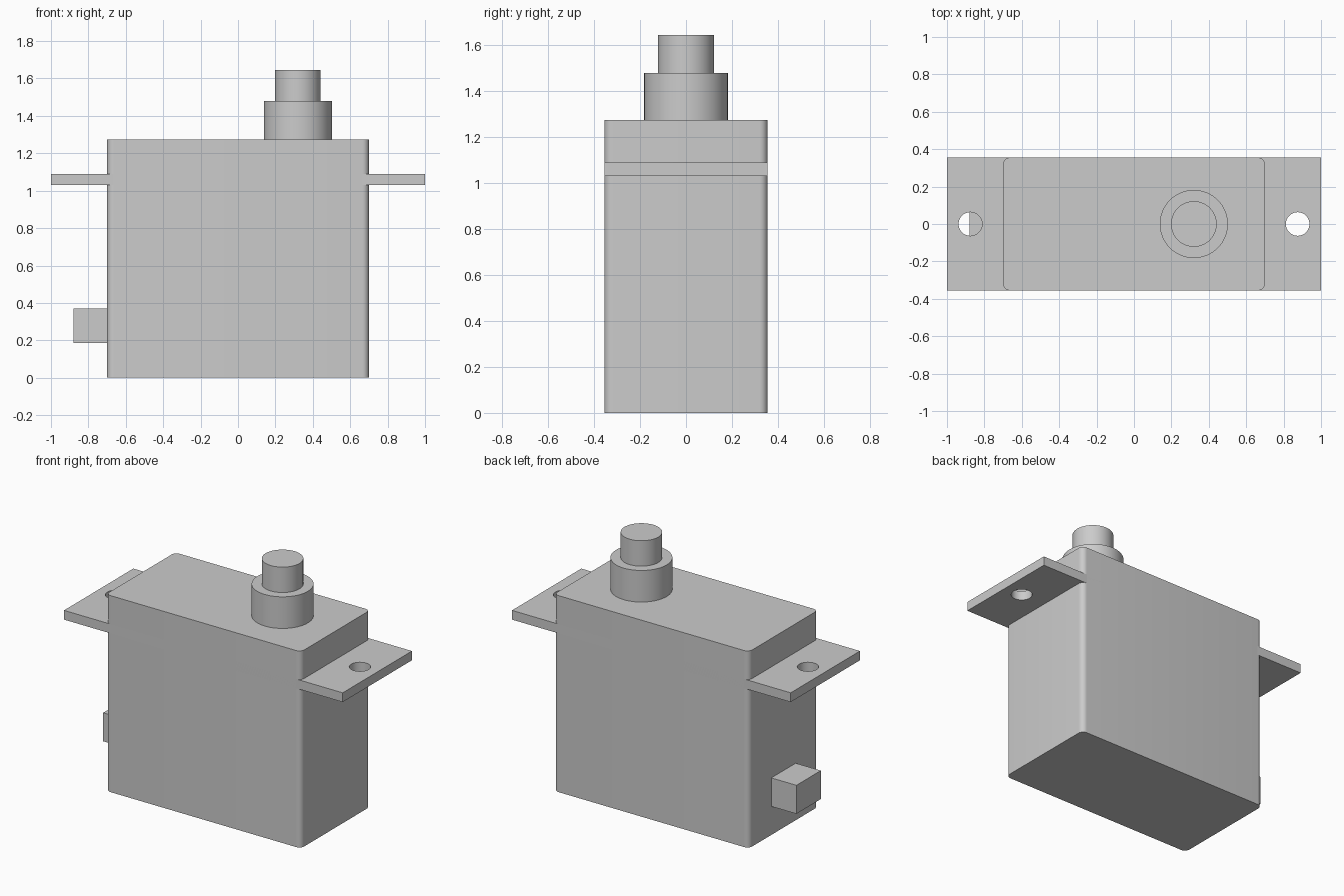
import bpy
import bmesh
import math

cube = bpy.data.objects.get("Cube")
if cube:
    bpy.data.objects.remove(cube, do_unlink=True)

grey = bpy.data.materials.new("plain grey")
grey.use_nodes = True
COLOUR = (0.6, 0.6, 0.6, 1)
grey.diffuse_color = COLOUR
grey.node_tree.nodes["Principled BSDF"].inputs["Base Color"].default_value = COLOUR


def finish(obj, name):
    obj.name = name
    obj.data.name = name
    obj.data.materials.clear()
    obj.data.materials.append(grey)
    return obj


def select_only(obj):
    bpy.ops.object.select_all(action="DESELECT")
    obj.select_set(True)
    bpy.context.view_layer.objects.active = obj


def box(name, low, high):
    centre = [(a + b) / 2 for a, b in zip(low, high)]
    bpy.ops.mesh.primitive_cube_add(size=1, location=centre)
    obj = bpy.context.object
    obj.scale = [b - a for a, b in zip(low, high)]
    bpy.ops.object.transform_apply(location=False, rotation=False, scale=True)
    return finish(obj, name)


def cylinder(name, x, radius, bottom, top):
    bpy.ops.mesh.primitive_cylinder_add(
        vertices=64, radius=radius, depth=top - bottom,
        location=(x, 0, (bottom + top) / 2))
    bpy.ops.object.shade_smooth_by_angle(angle=math.radians(30))
    return finish(bpy.context.object, name)


HALF_WIDTH = 0.355
BODY_TOP = 1.275
SHAFT_X = 0.32

# Motor case with rounded upright edges
case = box("case", (-0.7, -HALF_WIDTH, 0), (0.7, HALF_WIDTH, BODY_TOP))
bm = bmesh.new()
bm.from_mesh(case.data)
upright = [e for e in bm.edges if abs(e.verts[0].co.z - e.verts[1].co.z) > 0.5]
bmesh.ops.bevel(bm, geom=upright, offset=0.035, segments=8, profile=0.5, affect="EDGES")
bm.to_mesh(case.data)
bm.free()
select_only(case)
bpy.ops.object.shade_smooth_by_angle(angle=math.radians(30))

# Mounting plate running through the case, with a screw hole at each end
plate = box("mounting_plate", (-1, -HALF_WIDTH, 1.03), (1, HALF_WIDTH, 1.09))
for side in (-1, 1):
    cutter = cylinder("hole_cutter", side * 0.875, 0.063, 0.95, 1.17)
    cutter.hide_render = True
    cut = plate.modifiers.new("screw_hole", "BOOLEAN")
    cut.operation = "DIFFERENCE"
    cut.solver = "EXACT"
    cut.object = cutter
    select_only(plate)
    bpy.ops.object.modifier_apply(modifier=cut.name)
    bpy.data.objects.remove(cutter, do_unlink=True)
select_only(plate)
bpy.ops.object.shade_smooth_by_angle(angle=math.radians(30))

# Output collar and shaft
cylinder("output_collar", SHAFT_X, 0.182, BODY_TOP, 1.48)
cylinder("output_shaft", SHAFT_X, 0.122, 1.48, 1.645)

# Cable outlet on the end of the case
box("cable_outlet", (-0.88, -0.125, 0.185), (-0.7, 0.125, 0.37))
